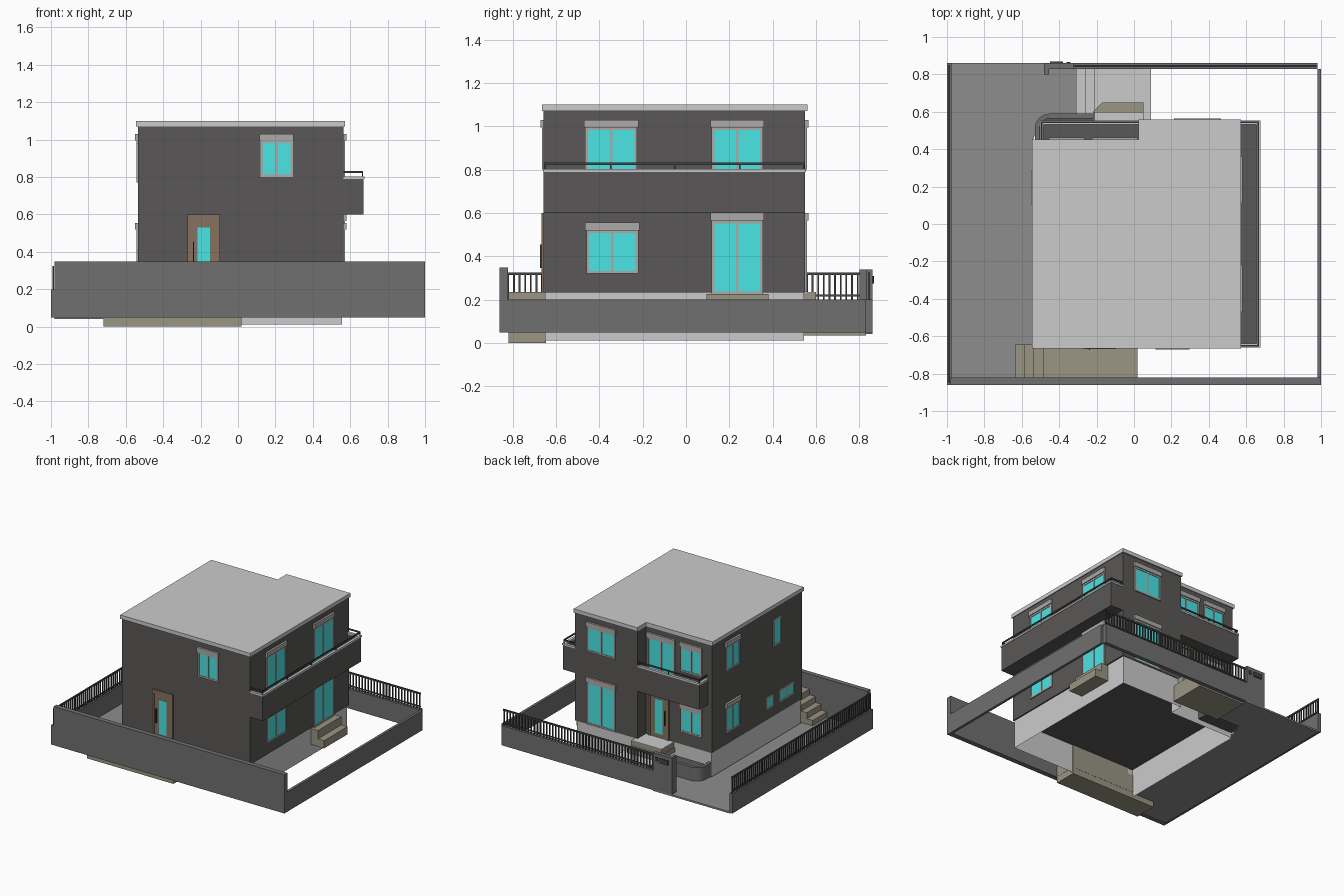
import bpy, bmesh
from math import cos, sin, pi

if "Cube" in bpy.data.objects:
    bpy.data.objects.remove(bpy.data.objects["Cube"])


def material(name, r, g, b):
    m = bpy.data.materials.new(name)
    m.diffuse_color = (r, g, b, 1)
    m.use_nodes = True
    m.node_tree.nodes["Principled BSDF"].inputs["Base Color"].default_value = m.diffuse_color
    return m


DARK = material("dark_render", .1, .097, .095)
WALL = material("wall_grey", .16, .16, .16)
PAVE = material("paving_grey", .27, .27, .27)
STONE = material("olive_stone", .32, .30, .23)
BROWN = material("brown_wood", .24, .17, .115)
GLASS = material("cyan_glass", .07, .78, .78)
FRAME = material("frame_grey", .42, .41, .40)
IRON = material("dark_iron", .06, .06, .06)


def finish(name, bm, mat):
    bmesh.ops.recalc_face_normals(bm, faces=bm.faces)
    me = bpy.data.meshes.new(name)
    bm.to_mesh(me)
    bm.free()
    ob = bpy.data.objects.new(name, me)
    bpy.context.collection.objects.link(ob)
    if mat:
        me.materials.append(mat)
    return ob


def boxes(name, mat, *items):
    """Each item is x0, x1, y0, y1, z0, z1."""
    bm = bmesh.new()
    for x0, x1, y0, y1, z0, z1 in items:
        vs = bmesh.ops.create_cube(bm, size=1)["verts"]
        for v in vs:
            v.co = ((x0 + x1) / 2 + v.co.x * (x1 - x0),
                    (y0 + y1) / 2 + v.co.y * (y1 - y0),
                    (z0 + z1) / 2 + v.co.z * (z1 - z0))
    return finish(name, bm, mat)


def prism(name, mat, pts, z0, z1, bottom=True, top=True):
    bm = bmesh.new()
    lo = [bm.verts.new((x, y, z0)) for x, y in pts]
    hi = [bm.verts.new((x, y, z1)) for x, y in pts]
    n = len(pts)
    for i in range(n):
        bm.faces.new((lo[i], lo[(i + 1) % n], hi[(i + 1) % n], hi[i]))
    if bottom:
        bm.faces.new(lo[::-1])
    if top:
        bm.faces.new(hi)
    return finish(name, bm, mat)


def on_face(side, pos, u0, u1, z0, z1, d0, d1):
    """Box on a wall: u runs along the wall, d points outward."""
    s = 1 if side[0] == "+" else -1
    a, b = sorted((pos + s * d0, pos + s * d1))
    return (a, b, u0, u1, z0, z1) if side[1] == "x" else (u0, u1, a, b, z0, z1)


def window(name, side, pos, u0, u1, z0, z1, panes=2, shutter=True):
    def f(*a):
        return on_face(side, pos, *a)
    t = .013
    top = z1 - .035 if shutter else z1
    bars = [f(u0, u1, z0, z0 + t, 0, .008), f(u0, u1, top - t, top, 0, .008)]
    for i in range(panes + 1):
        c = u0 + t / 2 + (u1 - u0 - t) * i / panes
        bars.append(f(c - t / 2, c + t / 2, z0 + t, top - t, 0, .008))
    if shutter:
        bars.append(f(u0 - .005, u1 + .005, top, z1, 0, .015))
    boxes(name + "_frame", FRAME, *bars)
    boxes(name + "_glass", GLASS, f(u0 + t / 2, u1 - t / 2, z0 + t / 2, top - t / 2, 0, .004))


def door(name, side, pos, u0, u1, z0, z1):
    def f(*a):
        return on_face(side, pos, *a)
    c = (u0 + u1) / 2
    boxes(name + "_frame", BROWN, f(u0, u0 + .017, z0, z1, 0, .01), f(u1 - .017, u1, z0, z1, 0, .01),
          f(u0 + .017, u1 - .017, z1 - .025, z1, 0, .01))
    boxes(name + "_leaf", BROWN, f(u0 + .017, u1 - .017, z0, z1 - .025, 0, .004))
    boxes(name + "_glass", GLASS, f(c - .033, c + .033, z0 + .03, z1 - .07, 0, .006))
    boxes(name + "_handle", IRON, f(u0 + .03, u0 + .036, z0 + .11, z0 + .22, .004, .016))


def outline(x0, x1, y0, y1, xn, yn):
    return [(x0, y0), (x1, y0), (x1, y1), (xn, y1), (xn, yn), (x0, yn)]


# House body, open foundation and roof slab
prism("house_walls", DARK, outline(-.535, .565, -.657, .55, .03, .447), .233, 1.07)
prism("foundation", None, outline(-.53, .555, -.65, .545, .025, .442), .012, .233, bottom=False, top=False)
prism("roof_slab", None, outline(-.545, .572, -.665, .56, .025, .452), 1.07, 1.10)

# Side balcony along the right wall
boxes("side_balcony", DARK, (.565, .672, -.657, .55, .6, .62), (.658, .672, -.657, .55, .62, .79),
      (.565, .658, -.657, -.643, .62, .79), (.565, .658, .536, .55, .62, .79))
boxes("side_balcony_cap", None, (.655, .675, -.66, .553, .79, .803),
      (.565, .655, -.66, -.64, .79, .803), (.565, .655, .533, .553, .79, .803))
boxes("side_balcony_rail", IRON, (.661, .669, -.655, .548, .822, .832),
      (.565, .661, -.655, -.647, .822, .832), (.565, .661, .54, .548, .822, .832),
      *[(.662, .668, y, y + .006, .803, .822) for y in (-.653, -.35, -.055, .245, .54)])

# Back balcony over the entrance
boxes("back_balcony", DARK, (-.5, .03, .447, .55, .6, .62), (-.5, .03, .536, .55, .62, .79),
      (-.5, -.486, .447, .536, .62, .79))
boxes("back_balcony_cap", None, (-.503, .03, .533, .553, .79, .803), (-.503, -.483, .447, .533, .79, .803))
boxes("back_balcony_rail", IRON, (-.498, .03, .54, .548, .822, .832), (-.498, -.49, .447, .54, .822, .832),
      *[(x, x + .006, .541, .547, .803, .822) for x in (-.497, -.235, .02)])

# Windows and doors, wall by wall
window("front_upper_window", "-y", -.657, .12, .293, .8, 1.03)
door("side_door", "-y", -.657, -.27, -.095, .235, .6)
window("right_upper_door_front", "+x", .565, -.465, -.225, .62, 1.03)
window("right_upper_door_back", "+x", .565, .118, .355, .62, 1.03)
window("right_lower_window", "+x", .565, -.46, -.22, .32, .555)
window("right_terrace_door", "+x", .565, .118, .355, .225, .6)
window("back_upper_window", "+y", .55, .22, .46, .8, 1.03)
window("back_terrace_door", "+y", .55, .22, .46, .235, .6)
window("back_balcony_door", "+y", .447, -.22, .015, .62, 1.03)
window("back_balcony_window", "+y", .447, -.45, -.27, .8, 1.03)
window("back_lower_window", "+y", .447, -.45, -.27, .33, .555)
door("entrance_door", "+y", .447, -.17, .005, .235, .6)
window("left_upper_window", "-x", -.535, .11, .28, .8, 1.03)
window("left_lower_window", "-x", -.535, .11, .28, .32, .555)
window("left_tall_window", "-x", -.535, -.4, -.3, .77, .98, 1, False)
window("left_small_window", "-x", -.535, -.3, -.21, .31, .41, 1, False)
window("left_wide_window", "-x", -.535, -.56, -.37, .31, .41, 2, False)

# Steps at the front side door, going up from the driveway
boxes("side_door_steps", STONE, (-.72, .02, -.82, -.645, 0, .05),
      *[(x, .02, -.82, -.645, z - .046, z) for x, z in
        ((-.635, .097), (-.585, .143), (-.537, .189), (-.487, .235))])

# Steps below the terrace door
boxes("terrace_steps", STONE, (.56, .672, .095, .38, .1, .16), (.56, .62, .095, .38, .16, .225))

# Entrance path and landing
boxes("entrance_path", STONE, (-.31, .09, .545, .83, .035, .085),
      (-.26, .09, .545, .83, .085, .12), (-.21, .09, .545, .83, .12, .155))
boxes("entrance_path_top", None, (-.31, -.26, .545, .83, .085, .09),
      (-.26, -.21, .545, .83, .12, .125), (-.21, .09, .545, .83, .155, .16))
prism("entrance_step", STONE, [(-.22, .45), (.05, .45), (.05, .65), (-.17, .65), (-.22, .6)], .16, .195)
boxes("entrance_landing", STONE, (-.21, .05, .447, .6, .195, .23))
boxes("entrance_landing_top", None, (-.21, .05, .447, .6, .23, .235))

# Curved planter beside the entrance
def arc(r):
    return [(-.45 + r * cos(pi - i * pi / 16), .51 + r * sin(pi - i * pi / 16)) for i in range(9)]


outer = [(-.53, .445)] + arc(.08) + [(-.22, .59)]
inner = [(-.505, .445)] + arc(.055) + [(-.22, .565)]
prism("planter_wall", WALL, outer + inner[::-1], .05, .16)
prism("planter_soil", DARK, inner + [(-.22, .445)], .05, .13)

# Driveway
prism("driveway", PAVE, [(-.98, -.82), (-.54, -.82), (-.54, .45), (-.5, .56), (-.31, .56),
                         (-.31, .83), (-.32, .86), (-.98, .86)], .042, .055)

# Garden walls
boxes("front_wall", WALL, (-.98, 1, -.86, -.822, .048, .348))
boxes("right_wall", WALL, (.98, 1, -.822, .83, .048, .2))
boxes("back_wall", WALL, (-.32, .98, .83, .86, .048, .2))
boxes("left_wall", WALL, (-1, -.975, -.86, .86, .048, .2))
boxes("gate_post", WALL, (-.48, -.32, .83, .86, .048, .338), (-.48, -.455, .80, .83, .048, .338))
boxes("mailbox", IRON, (-.45, -.38, .86, .868, .275, .31), (-.36, -.34, .86, .866, .28, .31))

# Railings on the left and back walls
STEP = .026
boxes("left_fence", IRON, (-.993, -.983, -.85, .85, .313, .325), (-.992, -.984, -.85, .85, .215, .223),
      *[(-.992, -.984, -.85 + i * STEP, -.842 + i * STEP, .2, .315) for i in range(66)])
boxes("back_fence", IRON, (-.32, .975, .84, .85, .313, .325), (-.32, .975, .841, .849, .215, .223),
      *[(-.31 + i * STEP, -.302 + i * STEP, .841, .849, .2, .315) for i in range(50)])
